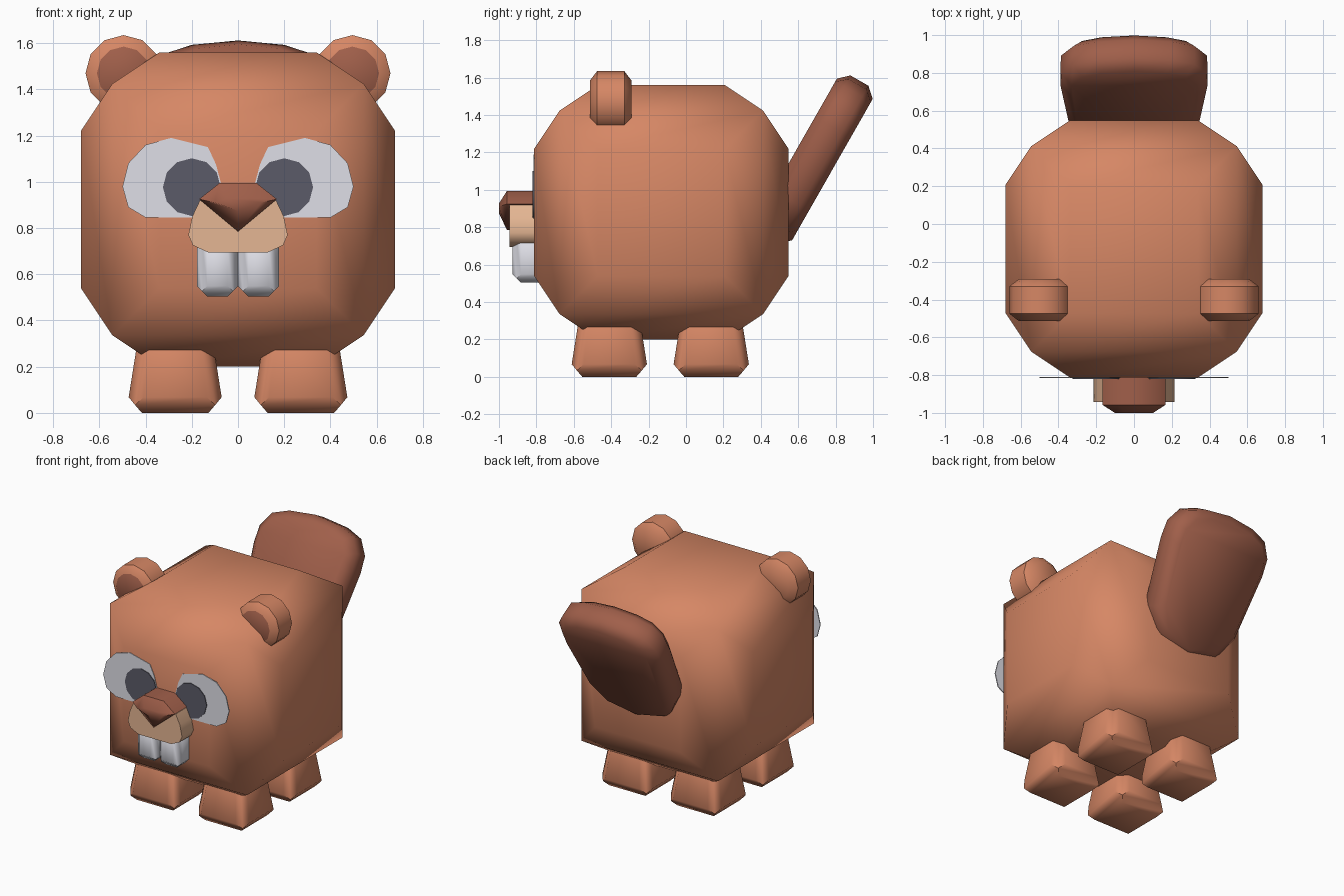
import bpy, bmesh, math
from mathutils import Vector

if "Cube" in bpy.data.objects:
    bpy.data.objects.remove(bpy.data.objects["Cube"])


def material(name, rgb):
    m = bpy.data.materials.new(name)
    m.diffuse_color = [(c / 255 / 12.92 if c < 10 else ((c / 255 + 0.055) / 1.055) ** 2.4) for c in rgb] + [1]
    m.use_nodes = True
    m.node_tree.nodes["Principled BSDF"].inputs["Base Color"].default_value = m.diffuse_color
    return m


FUR = material("fur orange brown", (214, 135, 101))
DARK = material("dark brown", (160, 95, 74))
TAN = material("muzzle tan", (229, 182, 147))
WHITE = material("white", (228, 228, 236))
PUPIL = material("pupil grey", (91, 91, 104))


def finish(name, bm, *mats):
    bmesh.ops.recalc_face_normals(bm, faces=bm.faces[:])
    me = bpy.data.meshes.new(name)
    bm.to_mesh(me)
    bm.free()
    for m in mats:
        me.materials.append(m)
    ob = bpy.data.objects.new(name, me)
    bpy.context.collection.objects.link(ob)
    bpy.ops.object.select_all(action='DESELECT')
    ob.select_set(True)
    bpy.context.view_layer.objects.active = ob
    bpy.ops.object.shade_smooth_by_angle(angle=math.radians(50))
    return ob


def puffed_box(name, centre, half, chamfer, corner, mat, taper=0):
    """Box whose corners are pulled in and whose faces carry a raised flat panel."""
    bm = bmesh.new()
    bmesh.ops.create_cube(bm, size=2)
    bm.normal_update()
    faces = [(f, max(range(3), key=lambda i: abs(f.normal[i]))) for f in bm.faces]
    bmesh.ops.inset_individual(bm, faces=[f for f, _ in faces], thickness=0.3)
    panel = {v: axis for f, axis in faces for v in f.verts}
    for v in bm.verts:
        for i in range(3):
            if v in panel:
                size = half[i] if i == panel[v] else half[i] - chamfer
            else:
                size = half[i] - chamfer * corner
            v.co[i] = math.copysign(size, v.co[i])
        k = 1 - taper * (v.co.z + half[2])
        v.co.x *= k
        v.co.y *= k
        v.co += Vector(centre)
    return finish(name, bm, mat)


def facing_front(a, b, d):
    return Vector((a, d, b))


def loft(name, outline, layers, mid, mats, place=facing_front):
    """Stack copies of an outline; each layer is (depth, scale a, scale b) about mid."""
    bm = bmesh.new()
    rings = [[bm.verts.new(place(mid[0] + (a - mid[0]) * sa, mid[1] + (b - mid[1]) * sb, d))
              for a, b in outline] for d, sa, sb in layers]
    n = len(outline)
    for r, q in zip(rings, rings[1:]):
        for i in range(n):
            bm.faces.new((r[i], r[(i + 1) % n], q[(i + 1) % n], q[i]))
    front = bm.faces.new(rings[0])
    bm.faces.new(rings[-1])
    front.material_index = len(mats) - 1
    return finish(name, bm, *mats)


def circle(x, z, r, n):
    return [(x + r * math.sin(2 * math.pi * i / n), z + r * math.cos(2 * math.pi * i / n)) for i in range(n)]


def mirrored(half):
    return half + [(-a, b) for a, b in reversed(half) if abs(a) > 1e-6]


# body
puffed_box("body", (0, -0.132, 0.88), (0.68, 0.68, 0.68), 0.34, 0.4, FUR)

# tail: paddle leaning back at 60 degrees
def tail_plane(a, t, n):
    return Vector((a, 0.495 * t - 0.868 * n, 0.868 * t + 0.495 * n))

paddle = mirrored([(0, 1.837), (0.2, 1.815), (0.32, 1.77), (0.385, 1.67), (0.39, 1.55),
                   (0.34, 1.1), (0.24, 0.93), (0, 0.86)])
loft("tail", paddle, [(0.089, 0.86, 0.89), (0.035, 1, 1), (-0.076, 1, 1), (-0.131, 0.86, 0.89)],
     (0, 1.38), [DARK], tail_plane)

# muzzle and nose
loft("muzzle", mirrored([(0.165, 0.92), (0.198, 0.85), (0.215, 0.77), (0.195, 0.725), (0.13, 0.695)]),
     [(-0.943, 1, 1), (-0.78, 1, 1)], (0, 0.8), [TAN])
loft("nose", mirrored([(0.08, 0.995), (0.168, 0.925), (0, 0.785)]),
     [(-1.0, 0.6, 0.25), (-0.957, 1, 1), (-0.78, 1, 1)], (0, 0.905), [DARK])

eye = [(0.07, 0.98), (0.095, 1.075), (0.13, 1.15), (0.29, 1.19), (0.40, 1.16), (0.475, 1.08),
       (0.50, 0.98), (0.475, 0.89), (0.40, 0.845), (0.16, 0.845), (0.09, 0.89)]

for s, side in ((-1, "left"), (1, "right")):
    # eye and pupil plates
    loft(side + "_eye", [(s * a, b) for a, b in eye], [(-0.816, 1, 1), (-0.809, 1, 1)], (0, 0), [WHITE])
    loft(side + "_pupil", circle(s * 0.2, 0.977, 0.125, 12), [(-0.821, 1, 1), (-0.814, 1, 1)], (0, 0), [PUPIL])
    # ear with dark front disc
    loft(side + "_ear", circle(s * 0.495, 1.47, 0.165, 12),
         [(-0.513, 0.7, 0.7), (-0.475, 1, 1), (-0.33, 1, 1), (-0.292, 0.7, 0.7)],
         (s * 0.495, 1.47), [FUR, DARK])
    # front tooth
    puffed_box(side + "_tooth", (s * 0.089, -0.82, 0.63), (0.089, 0.108, 0.126), 0.045, 0.5, WHITE)
    # feet
    for y, end in ((-0.41, "front"), (0.135, "back")):
        puffed_box(f"{end}_{side}_foot", (s * 0.272, y, 0.2), (0.212, 0.212, 0.2), 0.068, 0.5, FUR, 0.75)
